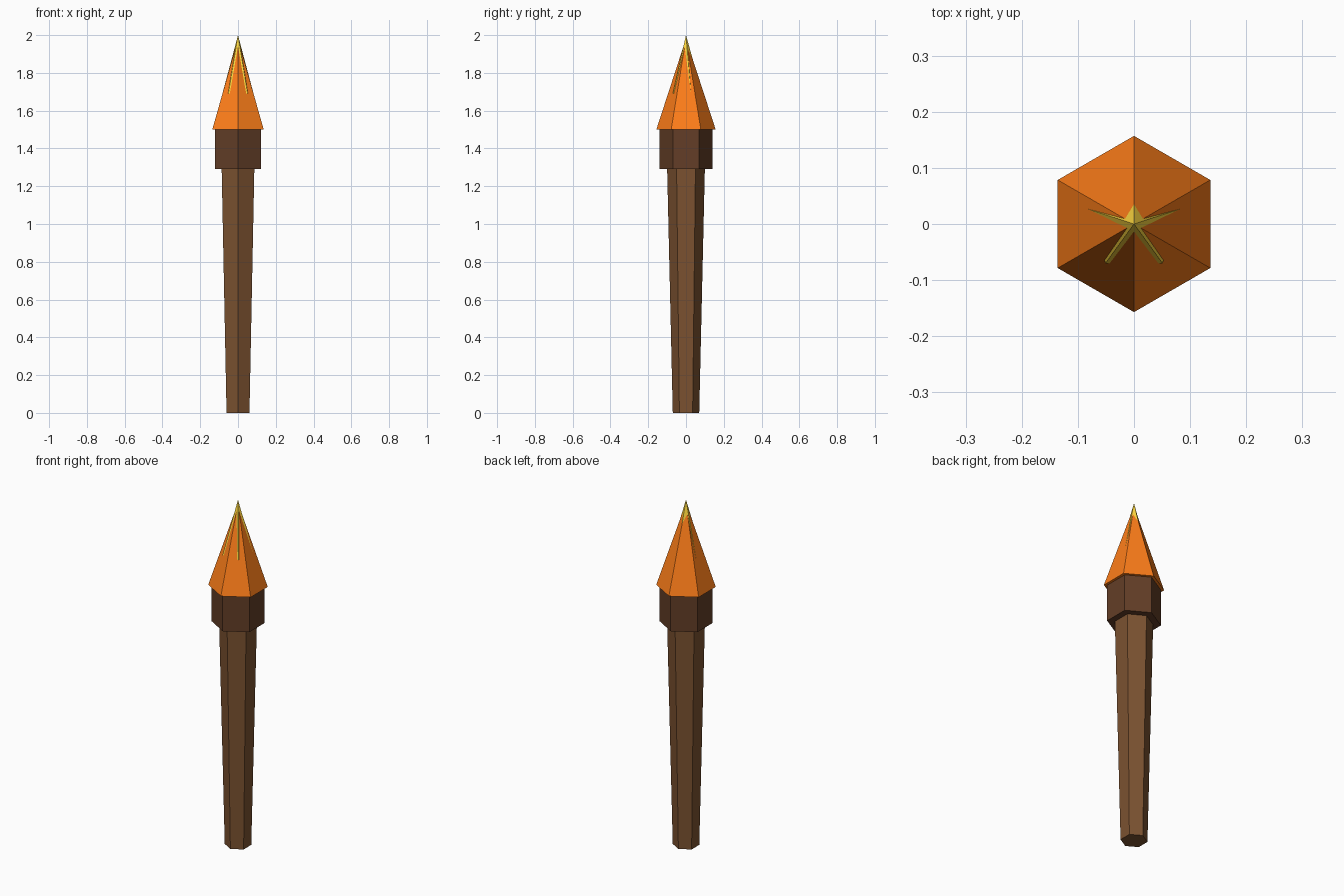
import bpy

if "Cube" in bpy.data.objects:
    bpy.data.objects.remove(bpy.data.objects["Cube"])


def material(name, rgb):
    m = bpy.data.materials.new(name)
    m.diffuse_color = (*rgb, 1)
    m.use_nodes = True
    m.node_tree.nodes["Principled BSDF"].inputs["Base Color"].default_value = m.diffuse_color
    return m


def tapered(name, sides, r_bottom, r_top, z0, z1, mat):
    """Flat-faced tapered prism with its first corner facing +y."""
    bpy.ops.mesh.primitive_cone_add(
        vertices=sides, radius1=r_bottom, radius2=r_top, depth=z1 - z0,
        location=(0, 0, (z0 + z1) / 2))
    ob = bpy.context.object
    ob.name = name
    ob.data.materials.append(mat)
    return ob


wood = material("wood", (0.20, 0.085, 0.03))
dark_wood = material("dark_wood", (0.125, 0.048, 0.02))
orange = material("orange_flame", (1.0, 0.21, 0.01))
yellow = material("yellow_flame", (1.0, 0.69, 0.05))

# Handle and collar
tapered("handle", 6, 0.07, 0.10, 0.0, 1.30, wood)
tapered("collar", 6, 0.14, 0.14, 1.29, 1.50, dark_wood)

# Outer flame, with a five-sided inner flame whose edges break through it
tapered("outer_flame", 6, 0.157, 0.0, 1.50, 1.982, orange)
tapered("inner_flame", 5, 0.0866, 0.0, 1.69, 2.0, yellow)
